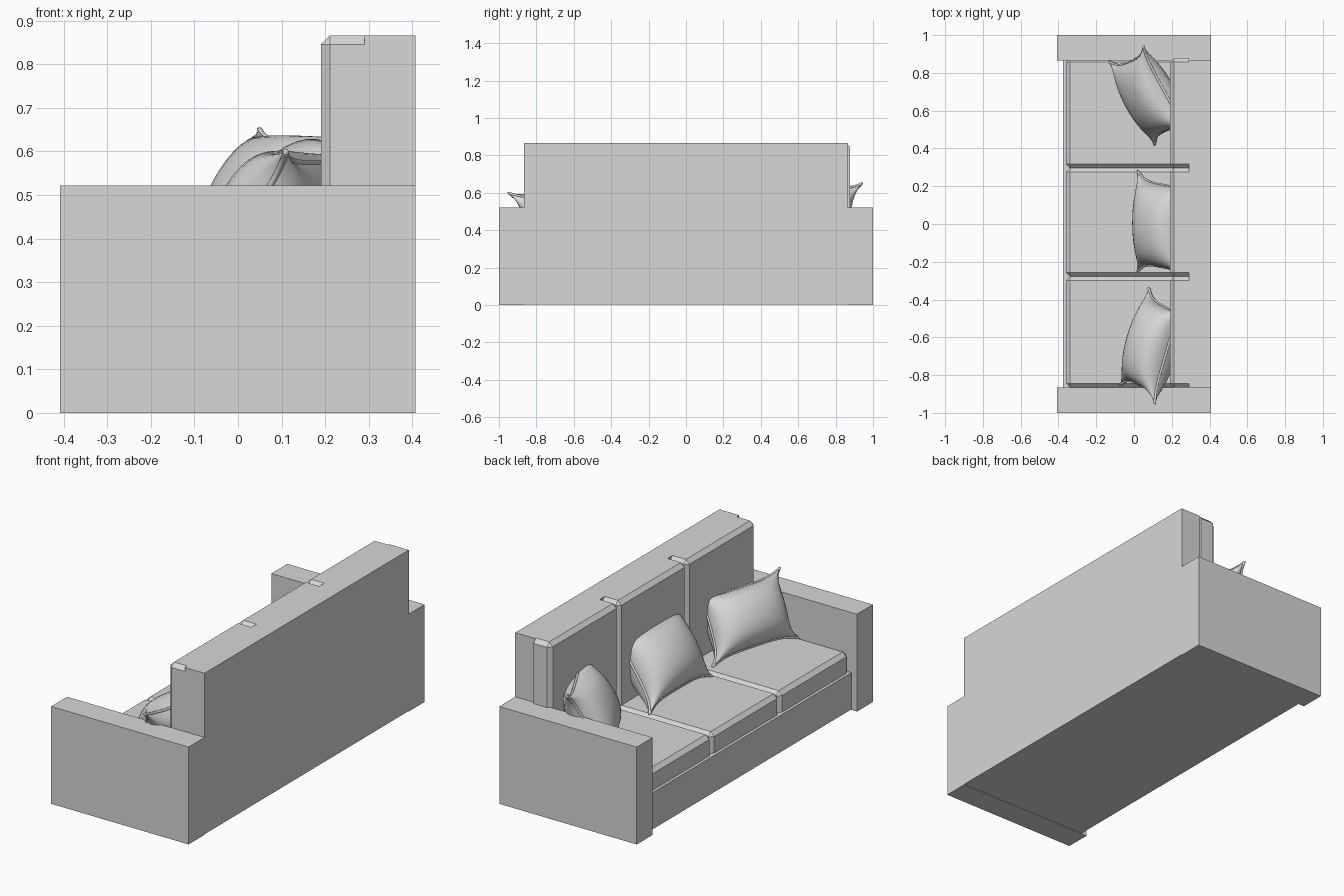
import bpy, bmesh, math
from mathutils import Vector

cube = bpy.data.objects.get("Cube")
if cube:
    bpy.data.objects.remove(cube, do_unlink=True)

# One plain fabric colour
fabric = bpy.data.materials.new("grey_fabric")
fabric.use_nodes = True
GREY = (0.68, 0.68, 0.68, 1)
fabric.diffuse_color = GREY
fabric.node_tree.nodes["Principled BSDF"].inputs["Base Color"].default_value = GREY


def finish(name, bm, smooth=False):
    bmesh.ops.recalc_face_normals(bm, faces=bm.faces)
    mesh = bpy.data.meshes.new(name)
    bm.to_mesh(mesh)
    bm.free()
    mesh.materials.append(fabric)
    for p in mesh.polygons:
        p.use_smooth = smooth
    obj = bpy.data.objects.new(name, mesh)
    bpy.context.collection.objects.link(obj)
    return obj


def box(name, lo, hi, chamfer=0):
    """Box between two corners; chamfers every edge off the back and bottom."""
    bm = bmesh.new()
    bmesh.ops.create_cube(bm, size=1)
    for v in bm.verts:
        v.co = [lo[i] if v.co[i] < 0 else hi[i] for i in range(3)]
    if chamfer:
        edges = [e for e in bm.edges
                 if not all(abs(v.co.x - hi[0]) < 1e-5 for v in e.verts)
                 and not all(abs(v.co.z - lo[2]) < 1e-5 for v in e.verts)]
        bmesh.ops.bevel(bm, geom=edges, offset=chamfer, segments=1,
                        affect='EDGES', profile=0.5)
    return finish(name, bm)


# Frame
box("seat_base", (-0.375, -0.866, 0.003), (0.3, 0.866, 0.2))
box("back_frame", (0.29, -0.865, 0.003), (0.407, 0.865, 0.866))
box("right_arm", (-0.408, -1, 0), (0.407, -0.865, 0.522))
box("left_arm", (-0.408, 0.865, 0), (0.407, 1, 0.522))

# Seat and back cushions, three of each
SEAMS = (-0.865, -0.279, 0.296, 0.878)
for side, y0, y1 in zip(("right", "middle", "left"), SEAMS, SEAMS[1:]):
    box(side + "_seat_cushion", (-0.36, y0, 0.2), (0.29, y1, 0.31), 0.021)
    box(side + "_back_cushion", (0.19, y0, 0.2), (0.29, y1, 0.866), 0.021)


def outline(s, t):
    """Square with edges drawn inward so the corners stand out as ears."""
    return (s * (1 - 0.18 * (1 - t ** 4) * s * s),
            t * (1 - 0.18 * (1 - s ** 4) * t * t))


def pillow(name, a, b, c, thick, n=20):
    """Stuffed square from bottom corners a, b and the top corner c above a."""
    a, b, c = Vector(a), Vector(b), Vector(c)
    mid, u, v = (b + c) / 2, (b - a) / 2, (c - a) / 2
    w = u.cross(v).normalized()
    steps = [math.sin(math.pi * (k / n - 0.5)) for k in range(n + 1)]
    bm = bmesh.new()
    for sign in (-1, 1):
        rows = []
        for s in steps:
            row = []
            for t in steps:
                p, q = outline(s, t)
                h = thick * max(0, (1 - s * s) * (1 - t * t)) ** 0.5
                row.append(bm.verts.new(mid + u * p + v * q + w * h * sign))
            rows.append(row)
        for i in range(n):
            for j in range(n):
                bm.faces.new((rows[i][j], rows[i + 1][j],
                              rows[i + 1][j + 1], rows[i][j + 1]))
    bmesh.ops.remove_doubles(bm, verts=bm.verts, dist=1e-5)
    finish(name, bm, True)

    # Piped seam around the rim
    rim = ([(s, -1) for s in steps[:-1]] + [(1, t) for t in steps[:-1]]
           + [(-s, 1) for s in steps[:-1]] + [(-1, -t) for t in steps[:-1]])
    curve = bpy.data.curves.new(name + "_piping", 'CURVE')
    curve.dimensions = '3D'
    curve.bevel_depth = 0.007
    curve.bevel_resolution = 1
    spline = curve.splines.new('POLY')
    spline.points.add(len(rim) - 1)
    spline.use_cyclic_u = True
    for point, (s, t) in zip(spline.points, rim):
        p, q = outline(s, t)
        point.co = (*(mid + u * p + v * q), 1)
    curve.materials.append(fabric)
    bpy.context.collection.objects.link(
        bpy.data.objects.new(name + "_piping", curve))


# Pillows leaning on the back
pillow("left_pillow", (-0.13, 0.86, 0.31), (0.11, 0.42, 0.31), (0.05, 0.94, 0.65), 0.12)
pillow("middle_pillow", (0.02, 0.28, 0.31), (0.02, -0.25, 0.31), (0.28, 0.23, 0.62), 0.14)
pillow("right_pillow", (-0.07, -0.85, 0.31), (0.08, -0.34, 0.31), (0.11, -0.95, 0.6), 0.13)
